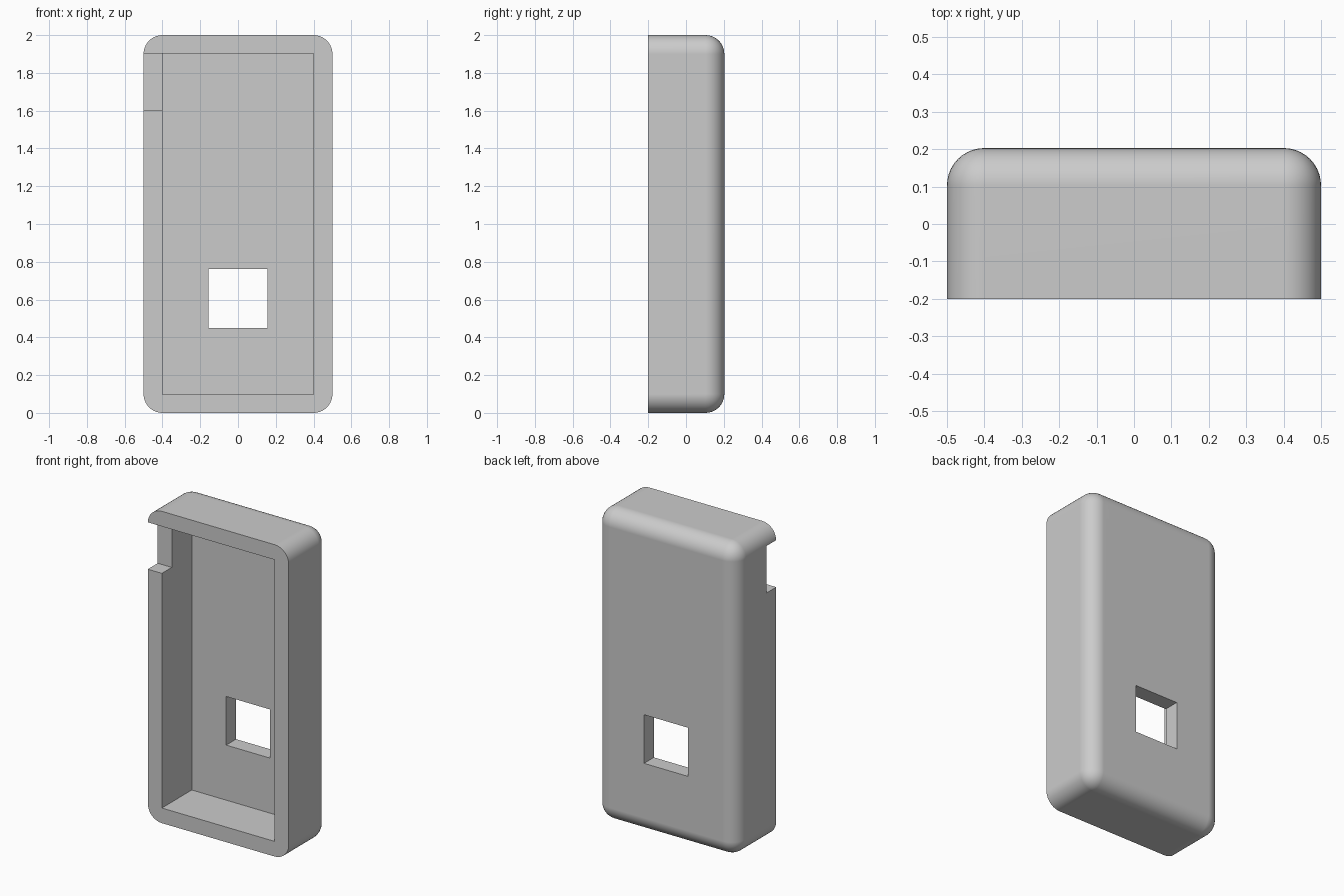
import bpy
import bmesh
from math import radians
from mathutils import Vector

old = bpy.data.objects.get("Cube")
if old:
    bpy.data.objects.remove(old, do_unlink=True)

grey = bpy.data.materials.new("light_grey")
grey.use_nodes = True
colour = (0.6, 0.6, 0.6, 1)
grey.diffuse_color = colour
grey.node_tree.nodes["Principled BSDF"].inputs["Base Color"].default_value = colour

FRONT, BACK = -0.2, 0.203
WALL, RADIUS = 0.1, 0.1


def box(name, low, high, radius=0):
    """Box between two corners; radius rounds every edge except the front rim."""
    low, high = Vector(low), Vector(high)
    bm = bmesh.new()
    bmesh.ops.create_cube(bm, size=1)
    bmesh.ops.scale(bm, vec=high - low, verts=bm.verts)
    bmesh.ops.translate(bm, vec=(low + high) / 2, verts=bm.verts)
    if radius:
        edges = [e for e in bm.edges
                 if any(v.co.y > low.y + 0.01 for v in e.verts)]
        bmesh.ops.bevel(bm, geom=edges, offset=radius, segments=10,
                        profile=0.5, affect='EDGES', clamp_overlap=False)
    mesh = bpy.data.meshes.new(name)
    bm.to_mesh(mesh)
    bm.free()
    mesh.materials.append(grey)
    obj = bpy.data.objects.new(name, mesh)
    bpy.context.collection.objects.link(obj)
    return obj


# Outer shell, rounded at the back and corners, open at the front
case = box("case_shell", (-0.5, FRONT, 0), (0.5, BACK, 2), RADIUS)
bpy.context.view_layer.objects.active = case
case.select_set(True)

# Cavity, square opening through the back, and side notch in the front rim
cutters = [
    box("cavity_cutter", (-0.4, FRONT - 0.1, 0.097), (0.4, BACK - WALL, 1.903)),
    box("opening_cutter", (-0.156, 0, 0.45), (0.156, 0.4, 0.762)),
    box("notch_cutter", (-0.6, FRONT - 0.1, 1.602), (-0.3, -0.1, 1.903)),
]
for cutter in cutters:
    cut = case.modifiers.new(cutter.name, 'BOOLEAN')
    cut.operation = 'DIFFERENCE'
    cut.solver = 'EXACT'
    cut.object = cutter
    bpy.ops.object.modifier_apply(modifier=cut.name)
    bpy.data.objects.remove(cutter, do_unlink=True)

# Smooth rounds with crisp cut edges and flat panels
bpy.ops.object.shade_smooth_by_angle(angle=radians(35))
weighted = case.modifiers.new("flat_panels", 'WEIGHTED_NORMAL')
weighted.keep_sharp = True
